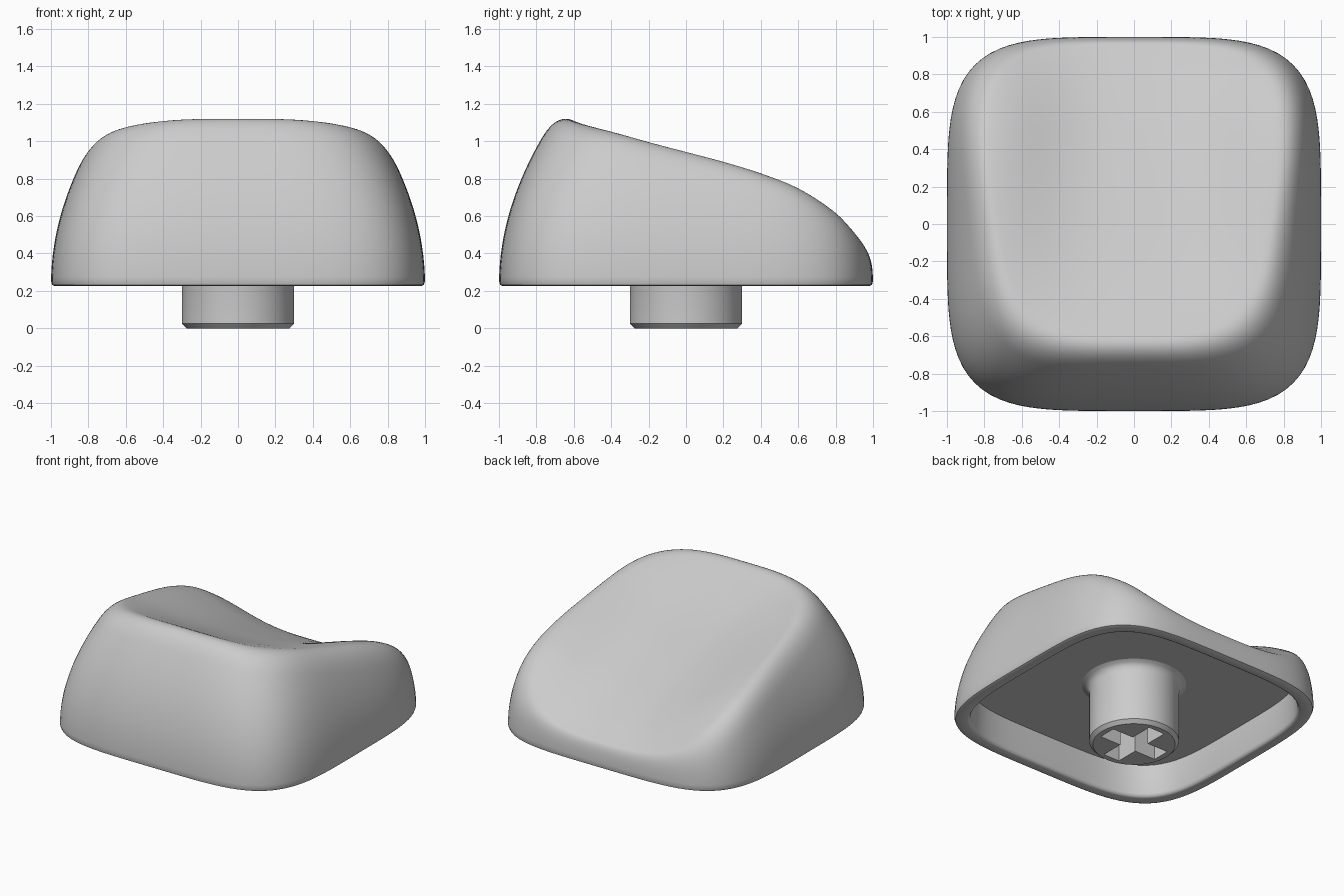
import bpy, bmesh
from math import sin, cos, pi, sqrt

if "Cube" in bpy.data.objects:
    bpy.data.objects.remove(bpy.data.objects["Cube"])

SEG, BASE, BULGE = 144, 0.23, 0.37

# side rim height and dish floor height, both running front to back
RIM = [(-1.1, 1.16), (-.8, 1.14), (-.6, 1.11), (-.4, 1.06), (-.2, 1.0), (0, .945), (.2, .89),
       (.4, .828), (.6, .748), (.8, .622), (.9, .53), (1.05, .39)]
FLOOR = [(-1.1, 1.21), (-.8, 1.17), (-.65, 1.13), (-.5, 1.06), (-.3, .965), (-.1, .88),
         (.2, .765), (.4, .685), (.6, .6), (.8, .502), (.93, .425), (1.05, .35)]


def curve(pts, x):
    """Smooth Hermite curve through the points."""
    def slope(i):
        a, b = pts[max(i - 1, 0)], pts[min(i + 1, len(pts) - 1)]
        return (b[1] - a[1]) / (b[0] - a[0])
    i = 0
    while i < len(pts) - 2 and x > pts[i + 1][0]:
        i += 1
    (x0, y0), (x1, y1) = pts[i], pts[i + 1]
    d = x1 - x0
    t = (x - x0) / d
    return (y0 * (1 + 2 * t) * (1 - t) ** 2 + y1 * t * t * (3 - 2 * t)
            + d * t * (1 - t) * ((1 - t) * slope(i) - t * slope(i + 1)))


def dish(x, y):
    floor = curve(FLOOR, y)
    u = min(abs(x) / .78, 1) ** 1.5
    return floor + (curve(RIM, y) - floor) * sin(u * pi / 2) ** 2


def outer(x, y, wall, k=.15):
    """Rounded minimum of the side wall and the dished top."""
    d = dish(x, y)
    h = max(k - abs(wall - d), 0)
    return min(wall, d) - h * h / (4 * k)


def power(rho):
    """Corners of the outline get rounder towards the top."""
    return max(4.3 - 2.5 * (1 - rho), 3)


def top_at(x, y):
    rho = 1
    for _ in range(5):
        n = power(rho)
        rho = min((abs(x) ** n + abs(y) ** n) ** (1 / n), 1)
    return outer(x, y, BASE + sqrt((1 - rho) / BULGE))


def ceiling(x, y):
    return max(min(.46, top_at(x, y) - .06), BASE + .03)


def outline(rho, n):
    pts = []
    for i in range(SEG):
        c, s = cos(2 * pi * i / SEG), sin(2 * pi * i / SEG)
        r = rho / (abs(c) ** n + abs(s) ** n) ** (1 / n)
        pts.append((r * c, r * s))
    return pts


def make_object(name, bm):
    bmesh.ops.recalc_face_normals(bm, faces=bm.faces)
    mesh = bpy.data.meshes.new(name)
    bm.to_mesh(mesh)
    bm.free()
    ob = bpy.data.objects.new(name, mesh)
    bpy.context.collection.objects.link(ob)
    return ob


def loft(name, rings, start, end):
    """Skin closed rings, closing both ends to a centre point."""
    bm = bmesh.new()
    loops = [[bm.verts.new(p) for p in ring] for ring in rings]
    n = len(rings[0])
    for a, b in zip(loops, loops[1:]):
        for i in range(n):
            j = (i + 1) % n
            bm.faces.new((a[i], a[j], b[j], b[i]))
    for loop, co in ((loops[0], start), (loops[-1], end)):
        tip = bm.verts.new(co)
        for i in range(n):
            bm.faces.new((loop[i], loop[(i + 1) % n], tip))
    return make_object(name, bm)


def smooth(ob, angle):
    bpy.ops.object.select_all(action='DESELECT')
    ob.select_set(True)
    bpy.context.view_layer.objects.active = ob
    bpy.ops.object.shade_smooth_by_angle(angle=angle)


# cap: hollow ceiling, inner wall, bottom lip, then outer wall and dished top
rings = [[(x, y, ceiling(x, y)) for x, y in outline(.9 * t / 12, 4.3)] for t in range(1, 13)]
for rho, z in ((.91, BASE + .02), (.917, .232), (.93, .226), (.98, .226), (.994, .232)):
    rings.append([(x, y, z) for x, y in outline(rho, 4.3)])
STEPS, TOP = 70, sqrt(1 / BULGE)
for i in range(STEPS):
    s = .022 + (TOP - .022) * i / STEPS
    rho = 1 - BULGE * s * s
    rings.append([(x, y, outer(x, y, BASE + s)) for x, y in outline(rho, power(rho))])
cap = loft("keycap_shell", rings, (0, 0, ceiling(0, 0)), (0, 0, top_at(0, 0)))
smooth(cap, pi / 4)

# stem: lathed post with chamfered foot and flared root
profile = [(.275, 0), (.3, .025), (.3, .40), (.308, .43), (.325, .45), (.36, .465), (.36, .48)]
stem = loft("stem", [[(r * cos(2 * pi * i / 64), r * sin(2 * pi * i / 64), z) for i in range(64)]
                     for r, z in profile], (0, 0, 0), (0, 0, .48))

# cross-shaped socket cut into the stem
A, W = .235, .065
quarter = [(A, -W), (A, W), (W, W)]
cross = []
for q in range(4):
    c, s = round(cos(q * pi / 2)), round(sin(q * pi / 2))
    cross += [(x * c - y * s, x * s + y * c) for x, y in quarter]
cutter = loft("cross_cutter", [[(x, y, z) for x, y in cross] for z in (-.05, .38)],
              (0, 0, -.05), (0, 0, .38))
cutter.hide_render = True
cut = stem.modifiers.new("socket", 'BOOLEAN')
cut.operation, cut.object, cut.solver = 'DIFFERENCE', cutter, 'EXACT'
bpy.context.view_layer.objects.active = stem
bpy.ops.object.modifier_apply(modifier=cut.name)
bpy.data.objects.remove(cutter)
smooth(stem, pi / 6)
